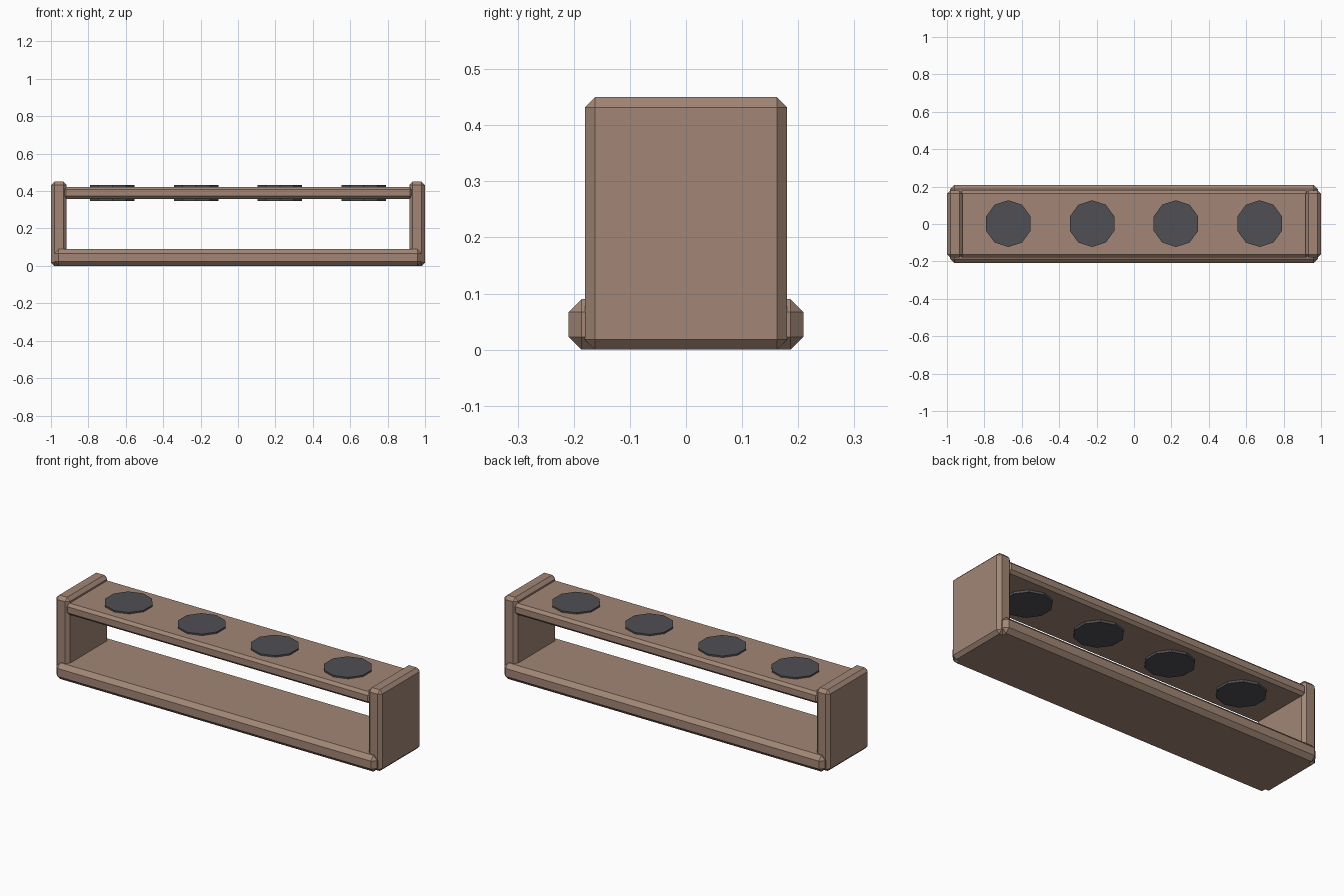
import bpy

default = bpy.data.objects.get("Cube")
if default:
    bpy.data.objects.remove(default, do_unlink=True)


def make_material(name, color):
    mat = bpy.data.materials.new(name)
    mat.use_nodes = True
    mat.diffuse_color = (*color, 1)
    mat.node_tree.nodes["Principled BSDF"].inputs["Base Color"].default_value = (*color, 1)
    return mat


wood = make_material("warm brown wood", (0.36, 0.24, 0.18))
slate = make_material("dark grey", (0.08, 0.08, 0.09))


def board(name, center, size, chamfer):
    """Box with a single flat chamfer along every edge."""
    bpy.ops.mesh.primitive_cube_add(size=1, location=center)
    obj = bpy.context.object
    obj.name = name
    obj.scale = size
    bpy.ops.object.transform_apply(location=False, rotation=False, scale=True)
    bevel = obj.modifiers.new("chamfer", "BEVEL")
    bevel.width = chamfer
    bevel.segments = 1
    obj.data.materials.append(wood)
    return obj


# Horizontal boards
board("bottom_board", (0, 0, 0.045), (1.966, 0.418, 0.09), 0.023)
board("top_shelf", (0, 0, 0.391), (1.87, 0.358, 0.064), 0.015)

# Upright end panels
for side, name in ((1, "left_end_panel"), (-1, "right_end_panel")):
    board(name, (side * 0.958, 0, 0.225), (0.084, 0.36, 0.45), 0.018)

# Ten-sided discs set through the top shelf
for i in range(4):
    bpy.ops.mesh.primitive_cylinder_add(
        vertices=10, radius=0.125, depth=0.085,
        location=(-0.672 + i * 0.448, 0.002, 0.389))
    disc = bpy.context.object
    disc.name = f"shelf_disc_{i + 1}"
    disc.data.materials.append(slate)
